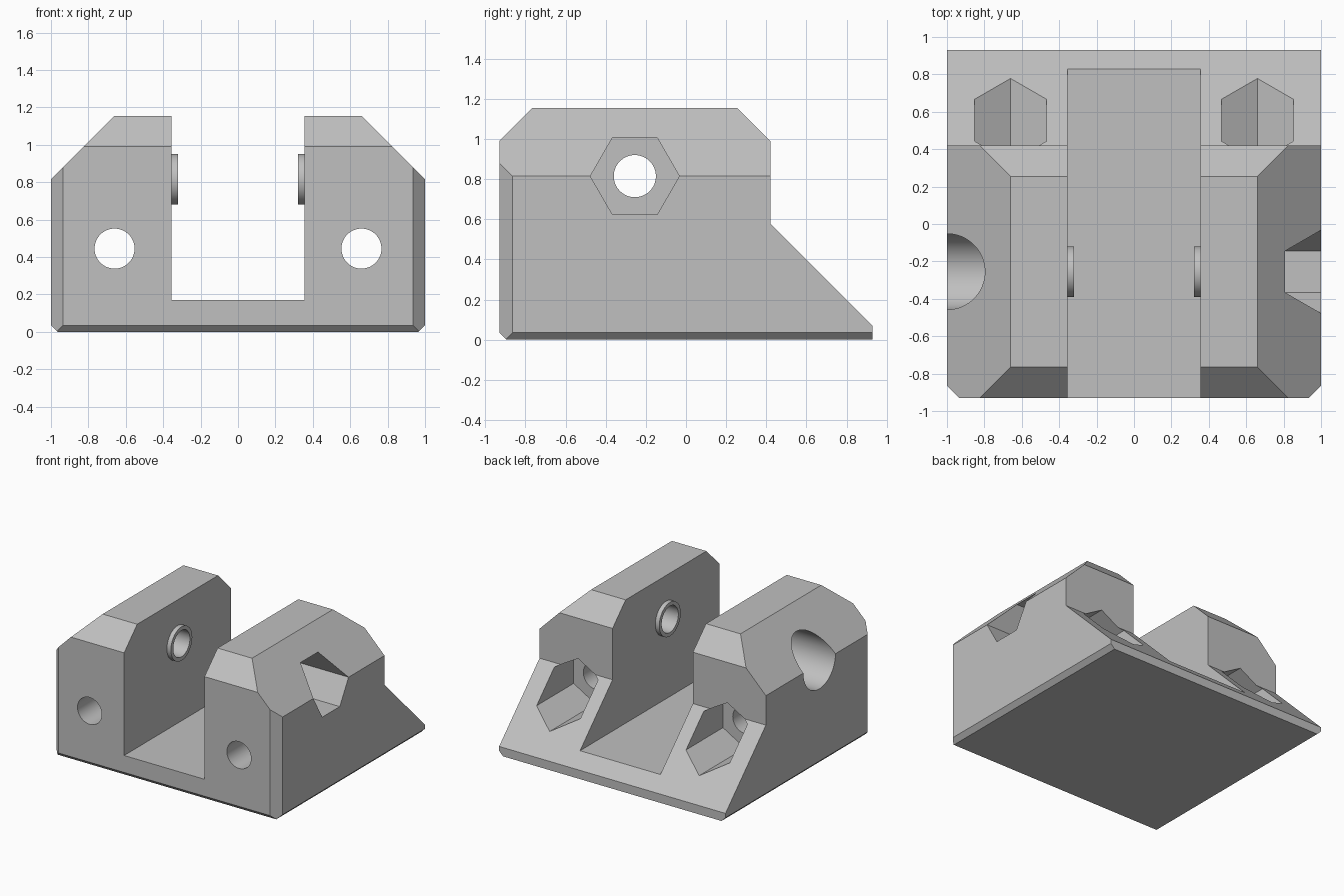
import bpy, bmesh, math
from mathutils import Vector

if "Cube" in bpy.data.objects:
    bpy.data.objects.remove(bpy.data.objects["Cube"], do_unlink=True)

grey = bpy.data.materials.new("plain grey")
grey.use_nodes = True
grey.diffuse_color = (0.53, 0.53, 0.53, 1)
grey.node_tree.nodes["Principled BSDF"].inputs["Base Color"].default_value = grey.diffuse_color


def prism(name, outline, axis, start, end):
    """Extrude a 2D outline along x (outline in y,z) or along y (outline in x,z)."""
    bm = bmesh.new()
    verts = [bm.verts.new((start, a, b) if axis == "x" else (a, start, b)) for a, b in outline]
    face = bm.faces.new(verts)
    new = bmesh.ops.extrude_face_region(bm, geom=[face])["geom"]
    step = (end - start, 0, 0) if axis == "x" else (0, end - start, 0)
    bmesh.ops.translate(bm, vec=step, verts=[g for g in new if isinstance(g, bmesh.types.BMVert)])
    bmesh.ops.recalc_face_normals(bm, faces=bm.faces)
    mesh = bpy.data.meshes.new(name)
    bm.to_mesh(mesh)
    bm.free()
    mesh.materials.append(grey)
    obj = bpy.data.objects.new(name, mesh)
    bpy.context.collection.objects.link(obj)
    return obj


def ring(a, b, radius, sides, turn=0.0):
    """Regular polygon outline; many sides make a circle."""
    angles = [turn + math.tau * i / sides for i in range(sides)]
    return [(a + radius * math.cos(t), b + radius * math.sin(t)) for t in angles]


def combine(target, tool, operation="DIFFERENCE"):
    """Apply one boolean and discard the tool."""
    tool.hide_render = True
    mod = target.modifiers.new(tool.name, "BOOLEAN")
    mod.operation, mod.solver, mod.object = operation, "EXACT", tool
    bpy.context.view_layer.update()
    result = bpy.data.meshes.new_from_object(target.evaluated_get(bpy.context.evaluated_depsgraph_get()))
    target.modifiers.clear()
    target.data = result
    bpy.data.objects.remove(tool, do_unlink=True)


# Block with sloped rear foot and chamfered top
side = [(-0.93, 0), (0.93, 0), (0.93, 0.07), (0.42, 0.58), (0.42, 0.99),
        (0.255, 1.155), (-0.765, 1.155), (-0.93, 0.99)]
body = prism("bracket_body", side, "x", -1, 1)

# Flat chamfers on the shoulders, front corners and lower edges
chamfers = [((0, -0.93, 0.035), (0, -1, -1))]
for s in (-1, 1):
    chamfers += [((s, 0, 0.815), (s, 0, 1)),
                 ((s, -0.865, 0), (s, -1, 0)),
                 ((s, 0, 0.035), (s, 0, -1))]
bm = bmesh.new()
bm.from_mesh(body.data)
for point, normal in chamfers:
    geom = bm.verts[:] + bm.edges[:] + bm.faces[:]
    cut = bmesh.ops.bisect_plane(bm, geom=geom, dist=1e-5, plane_co=Vector(point),
                                 plane_no=Vector(normal), clear_outer=True)["geom_cut"]
    edges = [e for e in cut if isinstance(e, bmesh.types.BMEdge)]
    bmesh.ops.edgeloop_fill(bm, edges=edges)
bmesh.ops.recalc_face_normals(bm, faces=bm.faces)
bm.to_mesh(body.data)
bm.free()

# Central channel
channel = [(-0.355, 0.17), (0.355, 0.17), (0.355, 1.5), (-0.355, 1.5)]
combine(body, prism("channel_cutter", channel, "y", -1.5, 1.5))

# Raised washers on the channel walls, and the cross bore through them
AXLE = (-0.255, 0.815)
for s in (-1, 1):
    combine(body, prism("washer", ring(*AXLE, 0.135, 64), "x", s * 0.32, s * 0.4), "UNION")
combine(body, prism("axle_bore", ring(*AXLE, 0.105, 64), "x", -1.5, 1.5))

# Round head recess on one side, hexagonal nut recess on the other
combine(body, prism("head_recess", ring(*AXLE, 0.203, 64), "x", -1.5, -0.53))
combine(body, prism("nut_recess", ring(*AXLE, 0.222, 6), "x", 0.53, 1.5))

# Mounting holes from the front, opening into rear nut pockets
for s in (-1, 1):
    combine(body, prism("mount_hole", ring(s * 0.66, 0.445, 0.107, 64), "y", -1.5, 0.5))
    combine(body, prism("rear_nut_pocket", ring(s * 0.66, 0.445, 0.223, 6, math.pi / 6), "y", 0.2, 1.5))

bpy.ops.object.select_all(action="DESELECT")
body.select_set(True)
bpy.context.view_layer.objects.active = body
bpy.ops.object.shade_smooth_by_angle(angle=math.radians(20))
